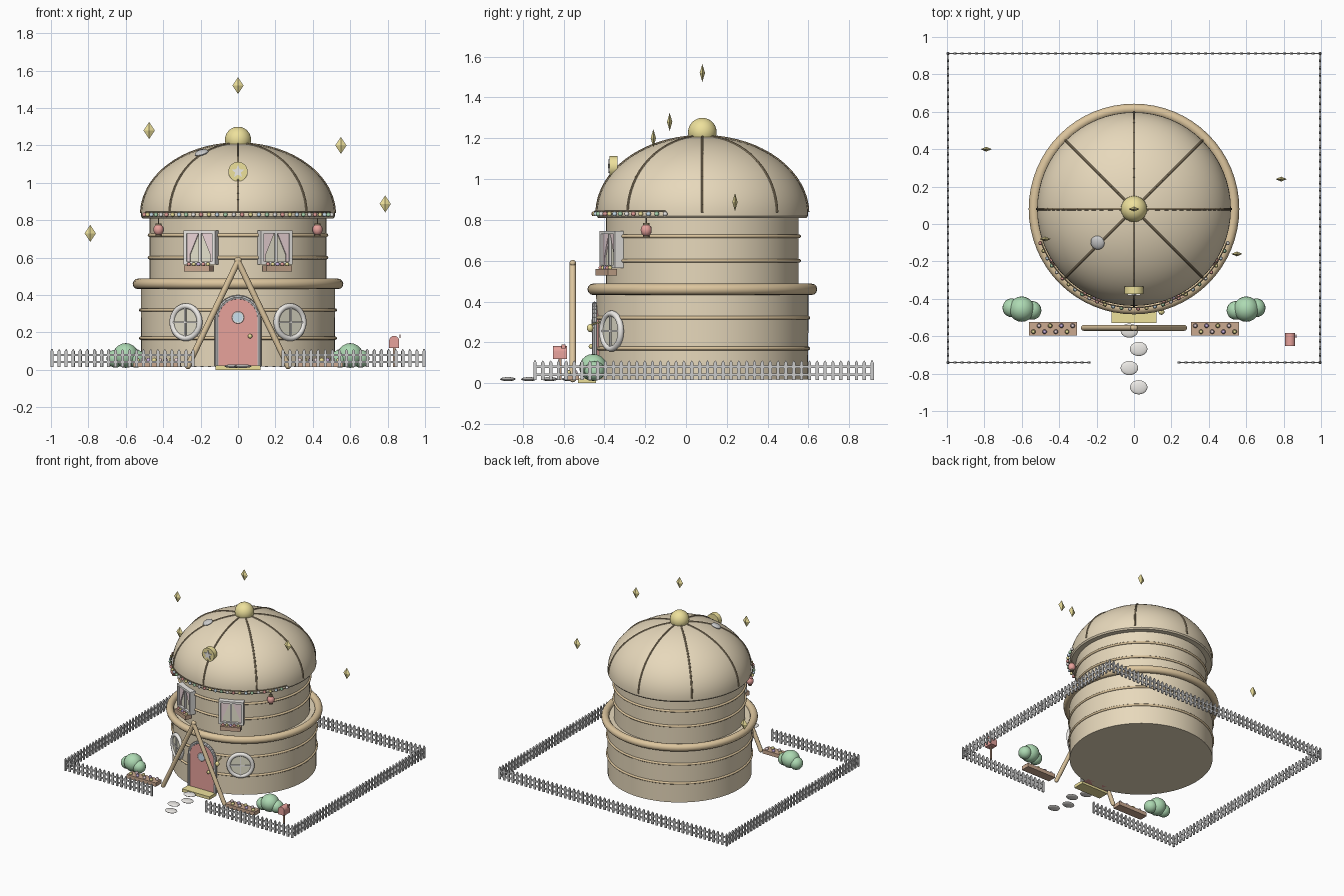
import bpy, bmesh
from math import sin, cos, pi, radians, sqrt
from mathutils import Matrix, Vector

if "Cube" in bpy.data.objects:
    bpy.data.objects.remove(bpy.data.objects["Cube"])

CY = 0.08  # house axis in y
TAN, TRIM, DARK = (.80, .69, .50), (.72, .56, .34), (.36, .28, .17)
WHITE, GREY, RED = (.85, .83, .80), (.55, .55, .57), (.80, .36, .33)
GOLD, GREEN, WOOD = (.85, .75, .33), (.42, .70, .45), (.60, .40, .28)
PINK, GLASS, BLUE = (.85, .68, .70), (.80, .77, .62), (.60, .75, .85)
PURPLE = (.60, .45, .75)
mats = {}


def finish(name, bm, color, angle=35):
    bmesh.ops.recalc_face_normals(bm, faces=bm.faces)
    me = bpy.data.meshes.new(name)
    bm.to_mesh(me)
    bm.free()
    ob = bpy.data.objects.new(name, me)
    bpy.context.collection.objects.link(ob)
    if color not in mats:
        mats[color] = bpy.data.materials.new("paint_%d" % len(mats))
        mats[color].diffuse_color = (*color, 1)
    me.materials.append(mats[color])
    if angle:
        bpy.ops.object.select_all(action='DESELECT')
        ob.select_set(True)
        bpy.context.view_layer.objects.active = ob
        bpy.ops.object.shade_smooth_by_angle(angle=radians(angle))
    return ob


def box(bm, c, s, M=Matrix()):
    bmesh.ops.create_cube(bm, size=1, matrix=M @ Matrix.Translation(c) @ Matrix.Diagonal((*s, 1)))


def ball(bm, c, s, M=Matrix(), seg=20):
    bmesh.ops.create_uvsphere(bm, u_segments=seg, v_segments=seg // 2, radius=1,
                              matrix=M @ Matrix.Translation(c) @ Matrix.Diagonal((*s, 1)))


def rod(bm, a, b, r, M=Matrix(), seg=12):
    a, b = Vector(a), Vector(b)
    d = b - a
    R = d.to_track_quat('Z', 'Y').to_matrix().to_4x4()
    bmesh.ops.create_cone(bm, cap_ends=True, segments=seg, radius1=r, radius2=r, depth=d.length,
                          matrix=M @ Matrix.Translation((a + b) / 2) @ R)


def path(bm, pts, r, M=Matrix(), seg=8):
    for a, b in zip(pts, pts[1:]):
        rod(bm, a, b, r, M, seg)


def lathe(name, prof, color, M, closed=False, n=64, angle=35):
    bm = bmesh.new()
    vs = [bm.verts.new((r, 0, z)) for r, z in prof]
    es = [bm.edges.new(p) for p in zip(vs, vs[1:] + ([vs[0]] if closed else []))]
    if closed and len(es) < len(vs):
        es.append(bm.edges.new((vs[-1], vs[0])))
    bmesh.ops.spin(bm, geom=vs + es, axis=(0, 0, 1), cent=(0, 0, 0), angle=2 * pi, steps=n)
    bmesh.ops.remove_doubles(bm, verts=bm.verts, dist=1e-4)
    bmesh.ops.transform(bm, matrix=M, verts=bm.verts)
    return finish(name, bm, color, angle)


def ring(name, R, r, z, color, M, n=64):
    prof = [(R + r * cos(t * pi / 6), z + r * sin(t * pi / 6)) for t in range(12)]
    return lathe(name, prof, color, M, True, n, 60)


def wall(a, r, z):  # frame on the round wall, local -y points outward
    return Matrix.Translation((r * sin(a), CY - r * cos(a), z)) @ Matrix.Rotation(a, 4, 'Z')


def prism(bm, pts, y0, y1, M=Matrix()):  # outline in x,z pulled along y
    f = bm.faces.new([bm.verts.new(M @ Vector((x, y0, z))) for x, z in pts])
    ext = bmesh.ops.extrude_face_region(bm, geom=[f], use_keep_orig=True)['geom']
    d = M.to_3x3() @ Vector((0, y1 - y0, 0))
    bmesh.ops.translate(bm, vec=d, verts=[v for v in ext if isinstance(v, bmesh.types.BMVert)])


def arch(w, z0, zc, n=16):
    return [(w, z0)] + [(w * cos(pi * i / n), zc + w * sin(pi * i / n)) for i in range(n + 1)] + [(-w, z0)]


# House body, bands and domed roof
H = Matrix.Translation((0, CY, 0))
lathe("lower_wall", [(0, .017), (.518, .017), (.52, .46), (0, .46)], TAN, H)
lathe("upper_wall", [(0, .44), (.472, .44), (.472, .83), (0, .83)], TAN, H)
ring("floor_ring", .535, .028, .46, TRIM, H)
for i, (R, z) in enumerate([(.52, .17), (.52, .32), (.474, .60), (.474, .72)]):
    ring("wall_band_%d" % i, R, .009, z, TRIM, H)


def dome_r(t):
    return .518 * cos(t), .83 + .38 * sin(t)


lathe("dome_roof", [(0, .81), (.51, .81), (.518, .82)] + [dome_r(pi / 2 * i / 20) for i in range(20)] + [(0, 1.21)],
      TAN, H)
bm = bmesh.new()
for k in range(8):
    pts = []
    for i in range(17):
        r, z = dome_r(.02 + 1.5 * i / 16)
        pts.append((r * cos(k * pi / 4), CY + r * sin(k * pi / 4), z))
    path(bm, pts, .0065)
finish("roof_ribs", bm, DARK)
bm = bmesh.new()
ball(bm, (0, CY, 1.23), (.07,) * 3, seg=32)
finish("roof_ball", bm, GOLD)

# Roof medallion with star, and small round roof vent
bm = bmesh.new()
rod(bm, (0, -.375, 1.06), (0, -.335, 1.06), .052, seg=32)
finish("medallion", bm, GOLD)
bm = bmesh.new()
prism(bm, [((.036 if i % 2 == 0 else .016) * sin(i * pi / 5), 1.06 + (.036 if i % 2 == 0 else .016) * cos(i * pi / 5))
           for i in range(10)], -.382, -.372)
finish("medallion_star", bm, WHITE, 0)
bm = bmesh.new()
V = Matrix.Translation((-.195, -.1, 1.16)) @ Vector((-.28, -.26, 1)).to_track_quat('Z', 'Y').to_matrix().to_4x4()
ball(bm, (0, 0, 0), (.038, .038, .016), V)
finish("roof_vent", bm, GREY)

# Bead garland under the eave with two lanterns
bm = bmesh.new()
gar = [(.527 * cos(radians(t)), CY + .527 * sin(radians(t)), .842) for t in range(-160, -19, 5)]
path(bm, gar, .004, seg=6)
finish("garland_cord", bm, DARK)
for j, col in enumerate([RED, GOLD, BLUE, GREEN, WHITE]):
    bm = bmesh.new()
    for i in range(j, 30, 5):
        t = radians(-160 + 140 * i / 29)
        ball(bm, (.533 * cos(t), CY + .533 * sin(t), .83), (.012,) * 3, seg=10)
    finish("garland_beads_%d" % j, bm, col)
for s in (-1, 1):
    bm = bmesh.new()
    ball(bm, (s * .425, -.195, .75), (.027, .027, .031))
    finish("hanging_lantern", bm, RED)
    bm = bmesh.new()
    for z in (.722, .778):
        rod(bm, (s * .425, -.195, z - .006), (s * .425, -.195, z + .006), .015)
    rod(bm, (s * .425, -.195, .78), (s * .425, -.195, .83), .003)
    finish("lantern_caps", bm, DARK)

# Windows, mirrored left and right
for s in (-1, 1):
    W = wall(s * radians(24), .475, .655)
    bm = bmesh.new()
    for d in (-1, 1):
        box(bm, (d * .083, -.01, 0), (.016, .05, .18), W)
        box(bm, (0, -.01, d * .083), (.182, .05, .016), W)
    box(bm, (0, -.01, 0), (.012, .036, .16), W)
    finish("upper_window_frame", bm, WHITE)
    bm = bmesh.new()
    box(bm, (0, -.004, 0), (.16, .024, .16), W)
    finish("upper_window_glass", bm, GLASS)
    bm = bmesh.new()
    for d in (-1, 1):
        prism(bm, [(d * .076, .075), (d * .01, .075), (d * .06, -.04), (d * .06, -.075), (d * .076, -.075)],
              -.024, -.012, W)
    finish("curtains", bm, PINK, 0)
    bm = bmesh.new()
    box(bm, (0, -.04, -.112), (.15, .05, .032), W)
    finish("window_box", bm, WOOD)
    for j, col in enumerate([RED, GOLD, PURPLE]):
        bm = bmesh.new()
        for i in range(j, 5, 3):
            ball(bm, (-.056 + .028 * i, -.045, -.09), (.011,) * 3, W, 10)
        finish("window_flowers", bm, col)
    # round lower window
    W = wall(s * radians(32), .525, .255)
    ring("round_window_frame", .086, .015, 0, WHITE, W @ Matrix.Rotation(pi / 2, 4, 'X'), 40)
    bm = bmesh.new()
    rod(bm, (0, .03, 0), (0, -.004, 0), .085, W, 32)
    finish("round_window_glass", bm, GLASS)
    bm = bmesh.new()
    box(bm, (0, -.004, 0), (.01, .014, .17), W)
    box(bm, (0, -.004, 0), (.17, .014, .01), W)
    finish("round_window_bars", bm, WHITE)

# Arched door with frame, porthole, knob, lamp and step
bm = bmesh.new()
prism(bm, arch(.106, .017, .275), -.455, -.39)
finish("door", bm, RED)
bm = bmesh.new()
path(bm, [(x, -.448, z) for x, z in arch(.113, .017, .275)], .012)
finish("door_frame", bm, GREY)
bm = bmesh.new()
rod(bm, (0, -.462, .28), (0, -.44, .28), .027, seg=24)
finish("door_porthole", bm, BLUE)
ring("porthole_rim", .028, .005, 0, WHITE, Matrix.Translation((0, -.458, .28)) @ Matrix.Rotation(pi / 2, 4, 'X'), 24)
bm = bmesh.new()
ball(bm, (.065, -.465, .18), (.012,) * 3, seg=12)
ball(bm, (.147, -.47, .27), (.016, .016, .02), seg=12)
rod(bm, (.147, -.47, .285), (.147, -.42, .30), .004)
finish("knob_and_lamp", bm, GOLD)
bm = bmesh.new()
box(bm, (0, -.485, .012), (.24, .09, .024))
finish("doorstep", bm, GOLD)

# Crossed porch poles
bm = bmesh.new()
for s in (-1, 1):
    a, b = (s * .268, -.555, .02), (-s * .004, -.555, .588)
    rod(bm, a, b, .016, seg=16)
    ball(bm, a, (.016,) * 3, seg=12)
    ball(bm, b, (.016,) * 3, seg=12)
finish("porch_poles", bm, TRIM)

# Stepping stones
bm = bmesh.new()
for i, y in enumerate([-.57, -.668, -.77, -.873]):
    ball(bm, ((-1) ** (i + 1) * .025, y, .02), (.047, .038, .01))
finish("stepping_stones", bm, WHITE)

# Bushes and flower beds
for s in (-1, 1):
    bm = bmesh.new()
    ball(bm, (s * .6, -.455, .077), (.068, .068, .066))
    ball(bm, (s * .655, -.448, .06), (.048, .05, .048))
    ball(bm, (s * .545, -.462, .06), (.05, .05, .048))
    finish("bush", bm, GREEN)
    bm = bmesh.new()
    box(bm, (s * .433, -.56, .03), (.256, .07, .03))
    finish("flower_bed", bm, WOOD)
    for j, col in enumerate([PINK, GOLD, PURPLE]):
        bm = bmesh.new()
        for i in range(j, 8, 3):
            ball(bm, (s * (.328 + .03 * i), -.56 + .016 * (-1) ** i, .052), (.013,) * 3, seg=10)
        finish("bed_flowers", bm, col)

# Mailbox
bm = bmesh.new()
prism(bm, [(.835 + x, z) for x, z in arch(.027, .118, .155)], -.652, -.582)
box(bm, (.866, -.60, .18), (.006, .02, .02))
finish("mailbox", bm, RED)
bm = bmesh.new()
rod(bm, (.835, -.617, .015), (.835, -.617, .12), .007)
finish("mailbox_post", bm, WOOD)

# Picket fence: open at the front gate
runs = [((-.995, -.74), (-.24, -.74)), ((.24, -.74), (.995, -.74)), ((-.995, .912), (.995, .912)),
        ((-.995, -.74), (-.995, .912)), ((.995, -.74), (.995, .912))]
bm = bmesh.new()
for a, b in runs:
    a, b = Vector((*a, 0)), Vector((*b, 0))
    d = b - a
    F = Matrix.Translation(a) @ Matrix.Rotation(pi / 2 if abs(d.y) > .1 else 0, 4, 'Z')
    n = round(d.length / .038)
    for i in range(n + 1):
        x = d.length * i / n
        prism(bm, [(x - .008, .015), (x + .008, .015), (x + .008, .1), (x, .112), (x - .008, .1)], -.005, .005, F)
    for z in (.042, .08):
        box(bm, (d.length / 2, 0, z), (d.length, .007, .012), F)
finish("picket_fence", bm, GREY, 0)

# Floating sparkles
for c in [(0, CY, 1.52), (-.475, -.08, 1.28), (.55, -.16, 1.2), (.787, .24, .887), (-.79, .4, .73)]:
    bm = bmesh.new()
    for s in (-1, 1):
        bmesh.ops.create_cone(bm, cap_ends=False, segments=4, radius1=1, radius2=0, depth=1,
                              matrix=Matrix.Translation(c) @ Matrix.Diagonal((.03, .013, s * .045, 1))
                              @ Matrix.Translation((0, 0, .5)))
    bmesh.ops.remove_doubles(bm, verts=bm.verts, dist=1e-4)
    finish("sparkle", bm, GOLD, 0)

for m in bpy.data.materials:
    if m.users and not m.is_grease_pencil:
        m.use_nodes = True
        m.node_tree.nodes["Principled BSDF"].inputs["Base Color"].default_value = m.diffuse_color
